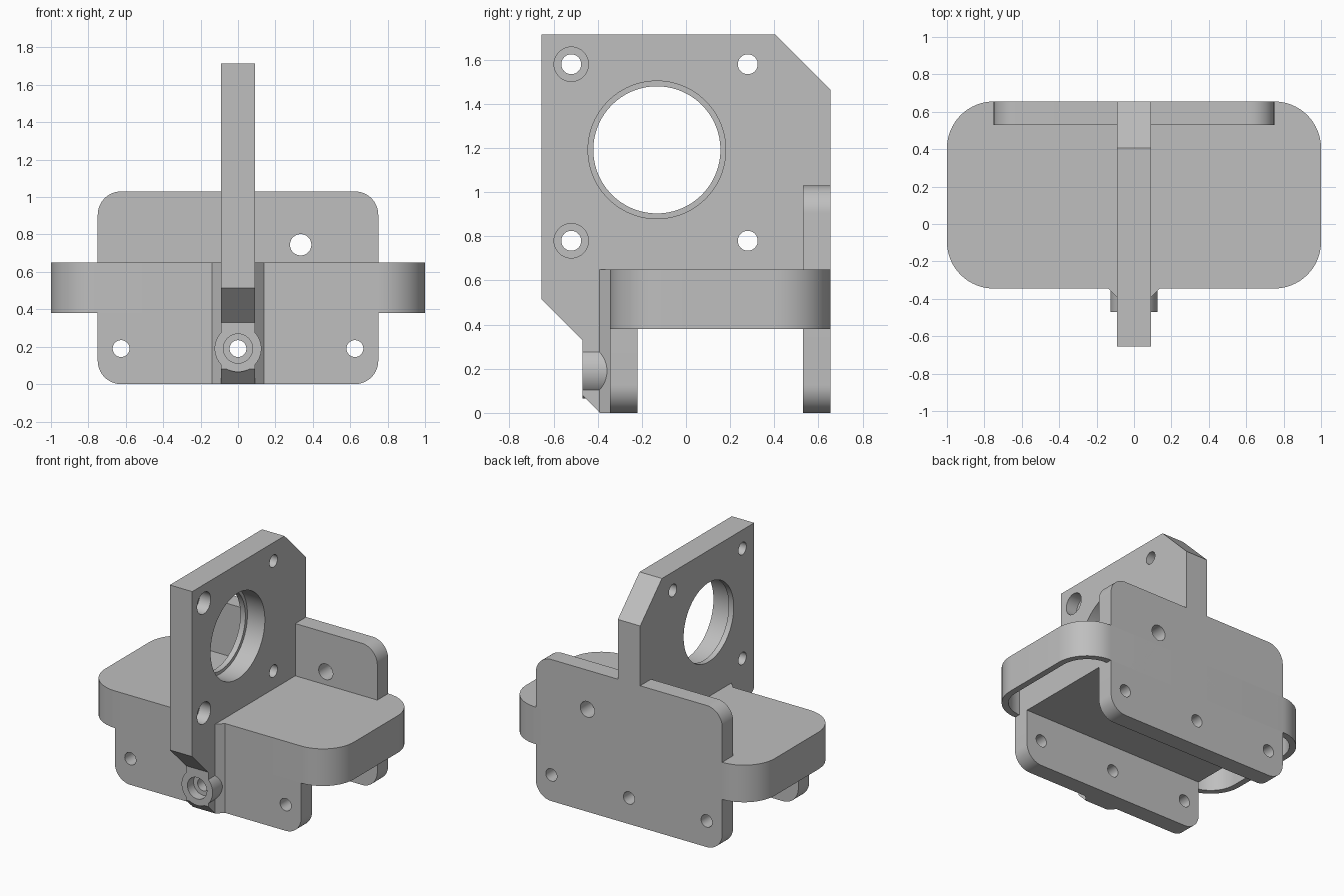
import bpy, bmesh, math

cube = bpy.data.objects.get("Cube")
if cube:
    bpy.data.objects.remove(cube, do_unlink=True)

# One matte grey for the whole bracket
grey = bpy.data.materials.new("light grey")
grey.use_nodes = True
COLOUR = (0.52, 0.52, 0.52, 1)
grey.diffuse_color = COLOUR
grey.node_tree.nodes["Principled BSDF"].inputs["Base Color"].default_value = COLOUR

PLACE = {"x": lambda u, v, t: (t, u, v),
         "y": lambda u, v, t: (u, t, v),
         "z": lambda u, v, t: (u, v, t)}


def prism(name, profile, axis, start, end):
    """Extrude a 2D profile along an axis."""
    bm = bmesh.new()
    face = bm.faces.new([bm.verts.new(PLACE[axis](u, v, start)) for u, v in profile])
    new = bmesh.ops.extrude_face_region(bm, geom=[face])["geom"]
    shift = PLACE[axis](0, 0, end - start)
    bmesh.ops.translate(bm, vec=shift, verts=[g for g in new if isinstance(g, bmesh.types.BMVert)])
    bmesh.ops.recalc_face_normals(bm, faces=bm.faces)
    mesh = bpy.data.meshes.new(name)
    bm.to_mesh(mesh)
    bm.free()
    mesh.materials.append(grey)
    obj = bpy.data.objects.new(name, mesh)
    bpy.context.collection.objects.link(obj)
    return obj


def circle(u, v, r, n=64):
    return [(u + r * math.cos(math.tau * i / n), v + r * math.sin(math.tau * i / n))
            for i in range(n)]


def rounded_rect(u0, u1, v0, v1, radii, n=16):
    """Rectangle with a radius per corner: low-left, low-right, high-right, high-left."""
    corners = [(u0, v0, 1, 1), (u1, v0, -1, 1), (u1, v1, -1, -1), (u0, v1, 1, -1)]
    pts = []
    for k, ((u, v, su, sv), r) in enumerate(zip(corners, radii)):
        if r == 0:
            pts.append((u, v))
            continue
        for i in range(n + 1):
            a = math.pi + (k + i / n) * math.pi / 2
            pts.append((u + su * r + r * math.cos(a), v + sv * r + r * math.sin(a)))
    return pts


def cut(obj, profile, axis, start, end):
    """Subtract an extruded profile from a part."""
    cutter = prism("cutter", profile, axis, start, end)
    cutter.hide_render = True
    mod = obj.modifiers.new("cut", "BOOLEAN")
    mod.operation, mod.solver, mod.object = "DIFFERENCE", "EXACT", cutter
    bpy.context.view_layer.objects.active = obj
    bpy.ops.object.modifier_apply(modifier=mod.name)
    bpy.data.objects.remove(cutter, do_unlink=True)


FRONT, BACK = -0.345, 0.655      # platform faces
TOP, UNDER = 0.65, 0.38          # platform heights
HALF = 0.09                      # half thickness of the upright plate
SPAN = 0.75                      # half width of the flanges
BOLT, BOLT_Z = 0.045, 0.19
parts = []

# Platform with a hollow pocket under each rounded end
platform = prism("platform", rounded_rect(-1, 1, FRONT, BACK, [0.25] * 4), "z", UNDER, TOP)
WALL = 0.045
r = 0.25 - WALL
cut(platform, rounded_rect(SPAN, 1 - WALL, FRONT + WALL, BACK - WALL, (0, r, r, 0)),
    "z", 0.3, TOP - WALL)
cut(platform, rounded_rect(WALL - 1, -SPAN, FRONT + WALL, BACK - WALL, (r, 0, 0, r)),
    "z", 0.3, TOP - WALL)
parts.append(platform)

# Front and rear bolt flanges
c = 0.125
front_flange = prism("front_flange", rounded_rect(-SPAN, SPAN, 0, UNDER, (c, c, 0, 0)),
                     "y", FRONT, -0.22)
rear_flange = prism("rear_flange", rounded_rect(-SPAN, SPAN, 0, 1.03, [c] * 4),
                    "y", 0.53, BACK)
for flange in (front_flange, rear_flange):
    for x in (-0.625, 0, 0.625):
        cut(flange, circle(x, BOLT_Z, BOLT), "y", -1, 1)
cut(rear_flange, circle(0.335, 0.745, 0.057), "y", 0, 1)
parts += [front_flange, rear_flange]

# Upright plate with its nose running down the front
outline = [(-0.655, 1.715), (0.405, 1.715), (BACK, 1.465), (BACK, 1.03), (0.53, 1.03),
           (0.53, TOP), (FRONT, TOP), (FRONT, 0), (-0.39, 0), (-0.47, 0.08),
           (-0.47, 0.33), (-0.655, 0.515)]
plate = prism("upright_plate", outline, "x", -HALF, HALF)
# Large stepped bore
cut(plate, circle(-0.132, 1.192, 0.288, 96), "x", -1, 1)
cut(plate, circle(-0.132, 1.192, 0.312, 96), "x", -0.05, 1)
# Four mounting holes, the front pair counterbored
for z in (0.78, 1.58):
    for y in (-0.52, 0.28):
        cut(plate, circle(y, z, BOLT), "x", -1, 1)
    cut(plate, circle(-0.52, z, 0.078), "x", 0, 1)
parts.append(plate)

# Round boss on the nose
boss = prism("nose_boss", circle(0, BOLT_Z, 0.125), "y", -0.47, FRONT)
for part in (plate, boss):
    cut(part, circle(0, BOLT_Z, BOLT), "y", -1, 0)
    cut(part, circle(0, BOLT_Z, 0.078), "y", -1, -0.4)
parts.append(boss)

# Sloped gussets either side of the nose
for side, s in (("left", 1), ("right", -1)):
    parts.append(prism(side + "_gusset",
                       [(s * HALF, FRONT), (s * 0.138, FRONT), (s * HALF, -0.393)],
                       "z", 0, TOP))

# Smooth the curves, keep the edges crisp
for part in parts:
    bpy.ops.object.select_all(action="DESELECT")
    part.select_set(True)
    bpy.context.view_layer.objects.active = part
    bpy.ops.object.shade_smooth_by_angle(angle=math.radians(30))
